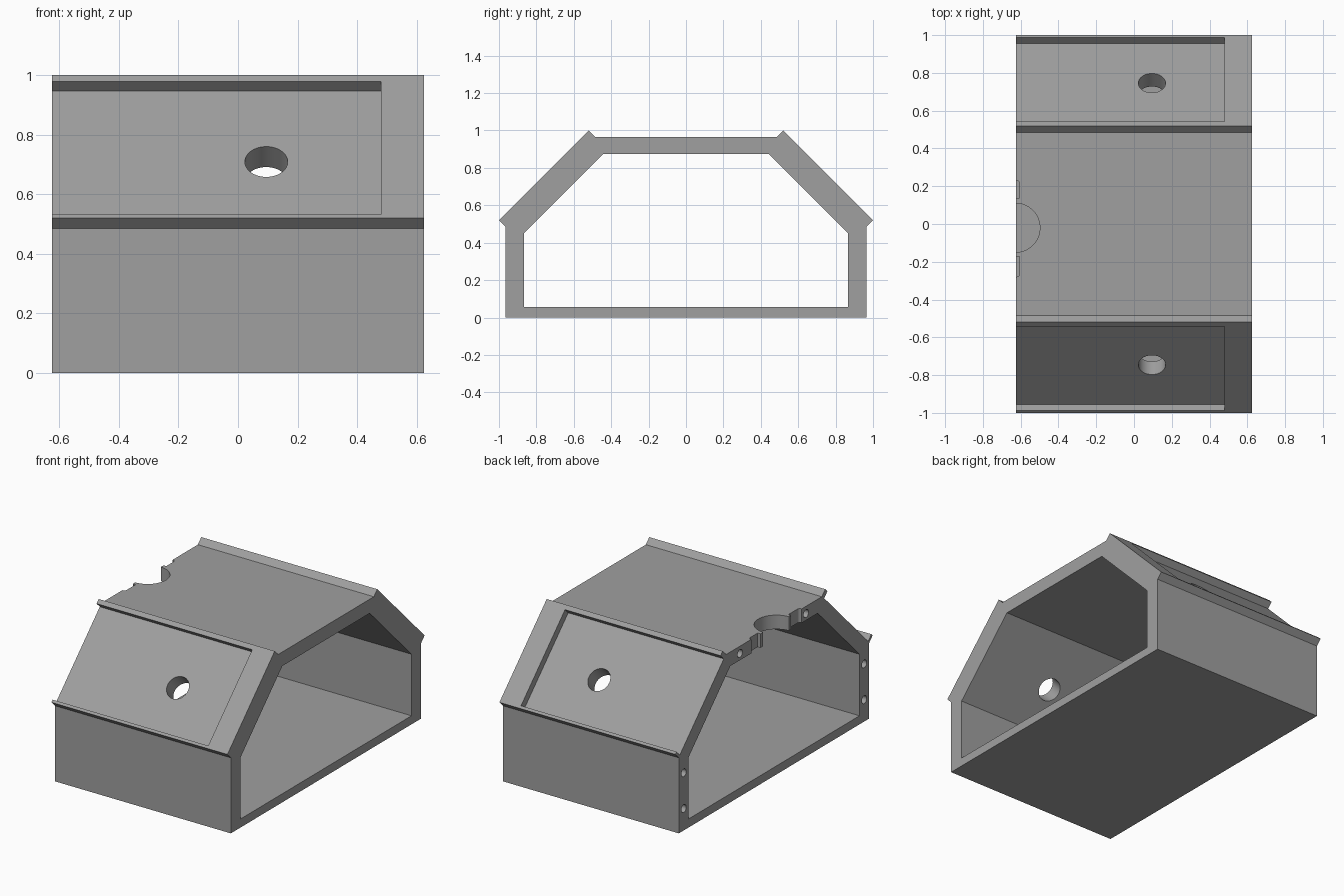
import bpy, bmesh, math
from mathutils import Vector, Matrix

if "Cube" in bpy.data.objects:
    bpy.data.objects.remove(bpy.data.objects["Cube"])

HALF = 0.625  # half the length along x

grey = bpy.data.materials.new("plain grey")
grey.diffuse_color = (0.35, 0.35, 0.35, 1)
grey.use_nodes = True
grey.node_tree.nodes["Principled BSDF"].inputs["Base Color"].default_value = grey.diffuse_color


def make_object(name, bm):
    bmesh.ops.recalc_face_normals(bm, faces=bm.faces)
    mesh = bpy.data.meshes.new(name)
    bm.to_mesh(mesh)
    bm.free()
    mesh.materials.append(grey)
    obj = bpy.data.objects.new(name, mesh)
    bpy.context.collection.objects.link(obj)
    return obj


def prism(name, points, direction):
    """Extrude a closed 3D outline along a direction."""
    bm = bmesh.new()
    face = bm.faces.new([bm.verts.new(p) for p in points])
    result = bmesh.ops.extrude_face_region(bm, geom=[face], use_keep_orig=True)
    verts = [g for g in result["geom"] if isinstance(g, bmesh.types.BMVert)]
    bmesh.ops.translate(bm, verts=verts, vec=direction)
    return make_object(name, bm)


def prism_x(name, profile, x0, x1):
    return prism(name, [(x0, y, z) for y, z in profile], (x1 - x0, 0, 0))


def rod(name, centre, axis, radius, depth, sides):
    bm = bmesh.new()
    turn = Vector((0, 0, 1)).rotation_difference(Vector(axis)).to_matrix().to_4x4()
    bmesh.ops.create_cone(bm, cap_ends=True, segments=sides, radius1=radius,
                          radius2=radius, depth=depth,
                          matrix=Matrix.Translation(centre) @ turn)
    return make_object(name, bm)


def mirrored(half):
    return half + [(-y, z) for y, z in reversed(half)]


# Housing shell with raised lips along the sloped sides
housing = prism_x("housing", mirrored([
    (-0.965, 0), (-0.965, 0.485), (-1, 0.52), (-0.52, 1), (-0.485, 0.965)]),
    -HALF, HALF)

# Open tunnel through the shell
cutters = [prism_x("tunnel_cutter", mirrored([
    (-0.867, 0.055), (-0.867, 0.45), (-0.443, 0.875)]), -0.8, 0.8)]

for s in (-1, 1):
    # Panel recess in each slope, open at one end
    cutters.append(prism_x("recess_cutter", [
        (s * y, z) for y, z in
        [(0.955, 0.50), (0.509, 0.946), (0.609, 1.046), (1.055, 0.60)]],
        -0.8, 0.48))
    # Round hole through each slope
    cutters.append(rod("slope_hole_cutter", (0.095, s * 0.745, 0.708),
                       (0, s, 1), 0.072, 0.4, 48))
    # Screw holes in the end of the walls and the top plate
    for y, z in ((0.915 * s, 0.14), (0.915 * s, 0.37), (0.01 + 0.335 * s, 0.918)):
        cutters.append(rod("screw_hole_cutter", (-HALF, y, z),
                           (1, 0, 0), 0.025, 0.24, 24))

# Half round notch in the top plate
cutters.append(rod("round_notch_cutter", (-HALF - 0.003, -0.02, 0.92),
                   (0, 0, 1), 0.13, 0.3, 64))

# Shallow side notches with a rounded outer corner
for inner, outer in ((0.138, 0.23), (-0.173, -0.28)):
    d = math.copysign(0.016, outer)
    outline = [(-0.7, inner), (-0.606, inner)]
    for i in range(5):
        a = i * math.pi / 8
        outline.append((-0.622 + 0.016 * math.cos(a), outer - d + d * math.sin(a)))
    outline.append((-0.7, outer))
    cutters.append(prism("side_notch_cutter",
                         [(x, y, 0.8) for x, y in outline], (0, 0, 0.3)))

# Cut everything out of the housing and keep the result
for cutter in cutters:
    mod = housing.modifiers.new("cut", "BOOLEAN")
    mod.operation = "DIFFERENCE"
    mod.solver = "EXACT"
    mod.object = cutter
bpy.context.view_layer.update()
graph = bpy.context.evaluated_depsgraph_get()
final = bpy.data.meshes.new_from_object(housing.evaluated_get(graph))
housing.modifiers.clear()
housing.data = final
final.materials.clear()
final.materials.append(grey)
for poly in final.polygons:
    poly.material_index = 0
for cutter in cutters:
    bpy.data.objects.remove(cutter)

# Smooth bores, sharp edges
bpy.context.view_layer.objects.active = housing
housing.select_set(True)
bpy.ops.object.shade_smooth_by_angle(angle=math.radians(30))
